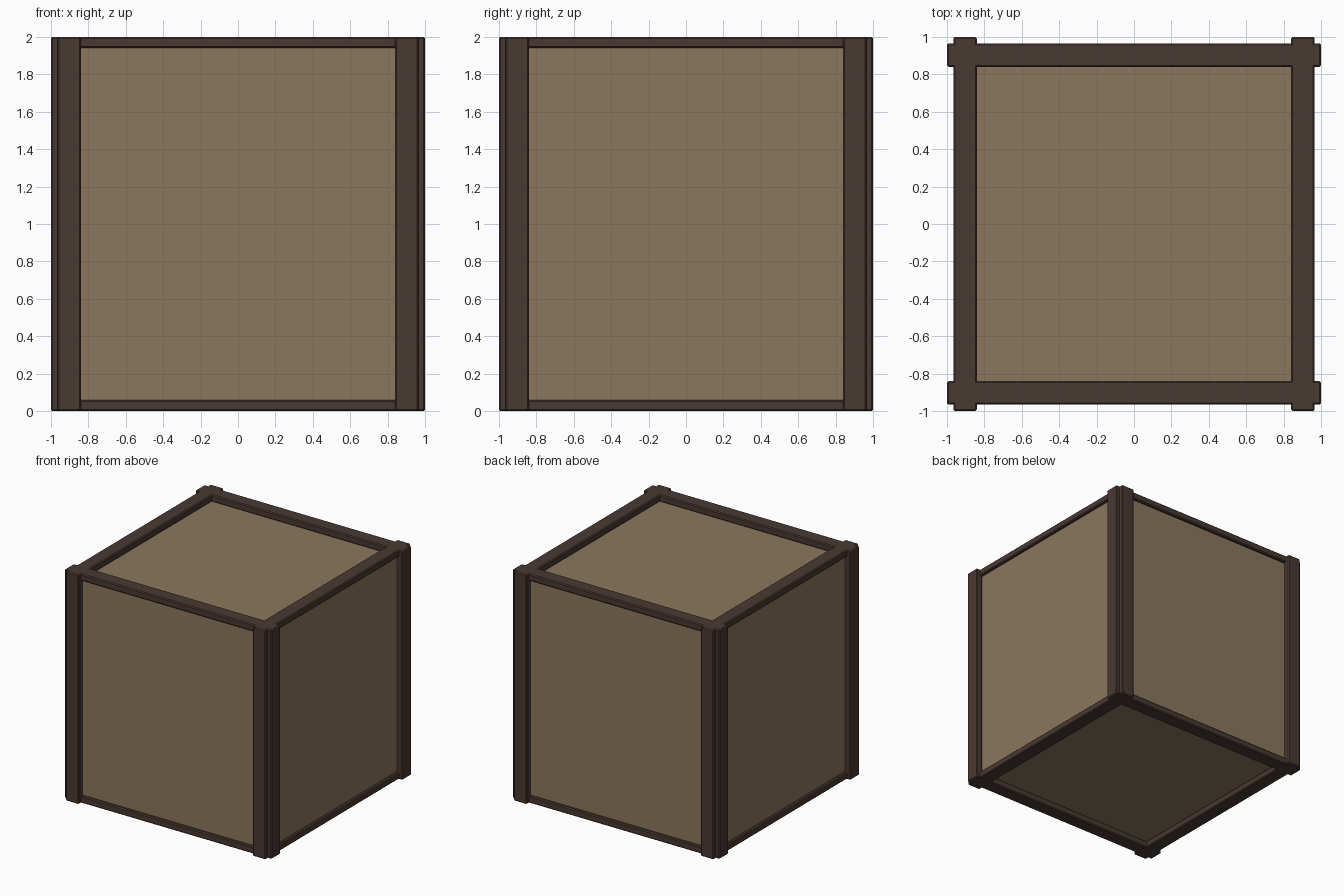
import bpy

if "Cube" in bpy.data.objects:
    bpy.data.objects.remove(bpy.data.objects["Cube"])


def material(name, rgb):
    m = bpy.data.materials.new(name)
    m.diffuse_color = (*rgb, 1)
    m.use_nodes = True
    m.node_tree.nodes["Principled BSDF"].inputs["Base Color"].default_value = m.diffuse_color
    return m


TAN = material("tan_board", (0.26, 0.185, 0.11))
DARK = material("dark_wood", (0.066, 0.041, 0.032))


def box(name, lo, hi, mat, bevel=0.0):
    bpy.ops.mesh.primitive_cube_add(size=1, location=[(a + b) / 2 for a, b in zip(lo, hi)])
    o = bpy.context.object
    o.name = name
    o.scale = [b - a for a, b in zip(lo, hi)]
    bpy.ops.object.transform_apply(location=False, rotation=False, scale=True)
    o.data.materials.append(mat)
    if bevel:
        m = o.modifiers.new("bevel", "BEVEL")
        m.width = bevel
        m.segments = 1
    return o


def span(sign, a, b):
    """Ordered range a..b, flipped to the negative side when sign is -1."""
    return sorted((sign * a, sign * b))


IN, OUT = 0.84, 0.965     # plank edges measured from the centre
CORE, END = 0.94, 1.0     # panel surface and plank face
BEV = 0.008

# Crate body with flat board faces
box("crate_panels", (-CORE, -CORE, 0.06), (CORE, CORE, 1.94), TAN)

for s in (-1, 1):
    # Upright planks, two on each side face
    for t in (-1, 1):
        w, d = span(s, IN, OUT), span(t, CORE, END)
        box("upright_plank_y", (w[0], d[0], 0), (w[1], d[1], 2), DARK, BEV)
        box("upright_plank_x", (d[0], w[0], 0), (d[1], w[1], 2), DARK, BEV)
    # Edge planks framing the top and bottom
    w = span(s, IN, OUT)
    for level, z in (("bottom", 0), ("top", 1.94)):
        box(level + "_plank_x", (-OUT, w[0], z), (OUT, w[1], z + 0.06), DARK, BEV)
        box(level + "_plank_y", (w[0], -OUT, z), (w[1], OUT, z + 0.06), DARK, BEV)
